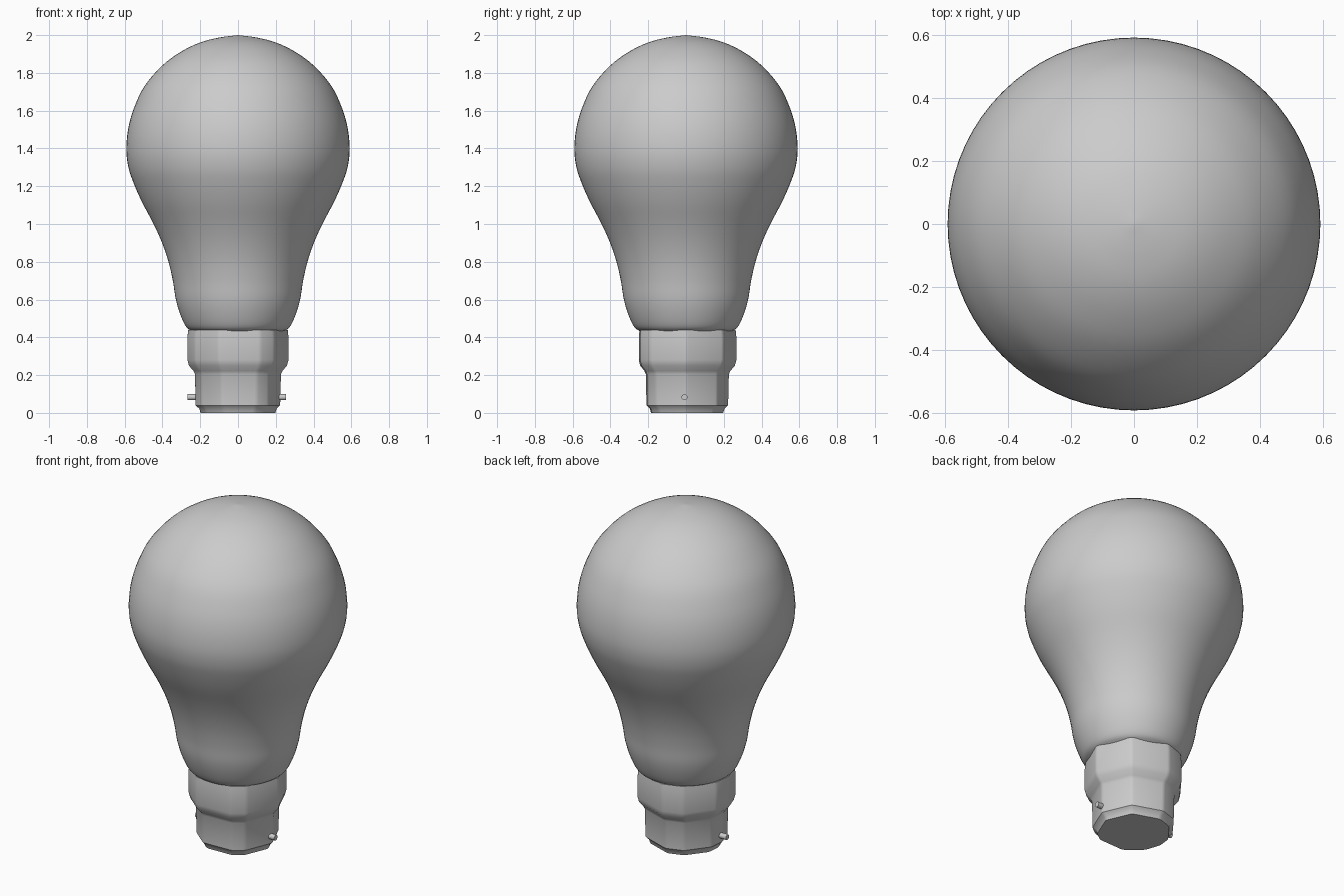
import bpy, bmesh, math
from mathutils import Vector

if "Cube" in bpy.data.objects:
    bpy.data.objects.remove(bpy.data.objects["Cube"])

grey = bpy.data.materials.new("light grey")
grey.diffuse_color = (0.6, 0.6, 0.6, 1)
grey.use_nodes = True
grey.node_tree.nodes["Principled BSDF"].inputs["Base Color"].default_value = grey.diffuse_color


def finish(bm, name, angle):
    bmesh.ops.recalc_face_normals(bm, faces=bm.faces)
    mesh = bpy.data.meshes.new(name)
    bm.to_mesh(mesh)
    bm.free()
    mesh.materials.append(grey)
    obj = bpy.data.objects.new(name, mesh)
    bpy.context.collection.objects.link(obj)
    bpy.ops.object.select_all(action='DESELECT')
    obj.select_set(True)
    bpy.context.view_layer.objects.active = obj
    bpy.ops.object.shade_smooth_by_angle(angle=math.radians(angle))
    return obj


def spun_body(profile, angles):
    """Stack rings of (radius, z) with corners at the given angles, capped."""
    bm = bmesh.new()
    rings = [[bm.verts.new((r * math.cos(a), r * math.sin(a), z)) for a in angles]
             for r, z in profile]
    n = len(angles)
    for low, high in zip(rings, rings[1:]):
        for i in range(n):
            j = (i + 1) % n
            bm.faces.new((low[i], low[j], high[j], high[i]))
    bm.faces.new(rings[0][::-1])
    bm.faces.new(rings[-1])
    return bm


def smooth_curve(pts, steps):
    """Catmull-Rom curve through the profile points."""
    p = [Vector(q) for q in pts]
    p = [2 * p[0] - p[1]] + p + [2 * p[-1] - p[-2]]
    out = []
    for a, b, c, d in zip(p, p[1:], p[2:], p[3:]):
        for s in range(steps):
            t = s / steps
            out.append(0.5 * (2 * b + (c - a) * t + (2 * a - 5 * b + 4 * c - d) * t * t
                              + (3 * b - a - 3 * c + d) * t ** 3))
    return out + [p[-2]]


# Glass bulb
bulb = [(.24, .43), (.274, .455), (.305, .52), (.329, .6), (.345, .7), (.368, .8),
        (.402, .9), (.447, 1.0), (.51, 1.12), (.554, 1.22), (.58, 1.30), (.591, 1.39),
        (.582, 1.5), (.552, 1.61), (.495, 1.73), (.40, 1.84), (.30, 1.913),
        (.20, 1.961), (.10, 1.987), (.002, 2.0)]
round_angles = [math.tau * i / 72 for i in range(72)]
finish(spun_body(smooth_curve(bulb, 4), round_angles), "glass_bulb", 60)

# Faceted cap with uneven panels and rounded corners
cap = [(.2, 0), (.207, .022), (.226, .04), (.23, .205), (.238, .222), (.262, .25),
       (.27, .28), (.27, .40), (.266, .44)]
corners = [math.radians(a) for a in (0, 47, 95, 122, 163, 185, 212, 248, 296, 315)]
bm = spun_body(cap, corners)
upright = [e for e in bm.edges
           if abs(e.verts[0].co.z - e.verts[1].co.z) > 0.005]
bmesh.ops.bevel(bm, geom=upright, offset=0.012, segments=2, profile=0.5,
                affect='EDGES')
finish(bm, "faceted_cap", 35)

# Two side pins
for side, name, reach in ((1, "right_pin", .255), (-1, "left_pin", .268)):
    bm = bmesh.new()
    bmesh.ops.create_cone(bm, cap_ends=True, segments=16, radius1=.016, radius2=.016,
                          depth=.10)
    for v in bm.verts:
        x, y, z = v.co
        v.co = (side * (reach - .05 + z), y - .008, x + .083)
    finish(bm, name, 40)
